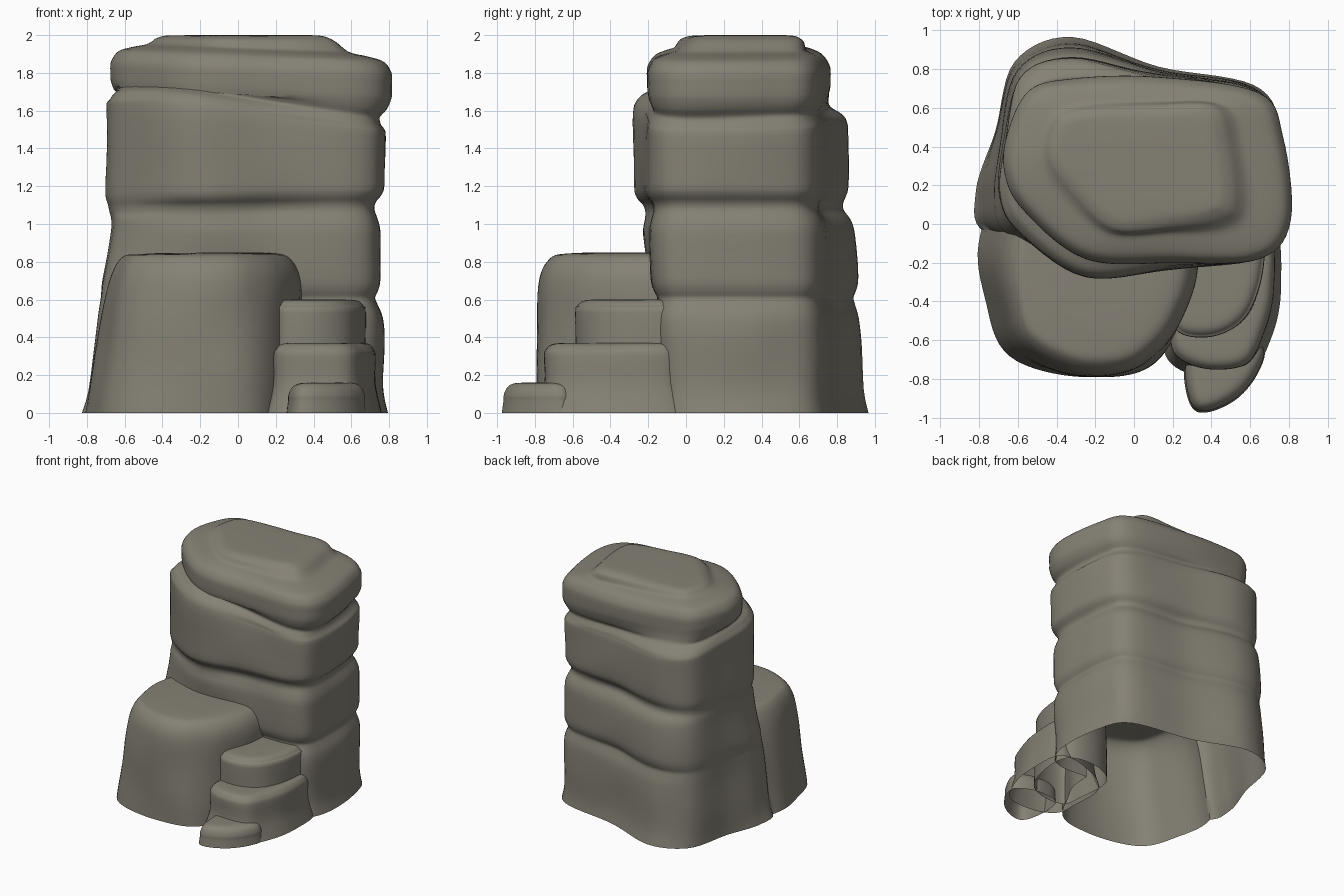
import bpy, bmesh
from mathutils import Vector, noise

if "Cube" in bpy.data.objects:
    bpy.data.objects.remove(bpy.data.objects["Cube"])

rock = bpy.data.materials.new("grey brown rock")
rock.diffuse_color = (0.235, 0.22, 0.178, 1)
rock.use_nodes = True
rock.node_tree.nodes["Principled BSDF"].inputs["Base Color"].default_value = rock.diffuse_color


def spline(points, per, closed=True):
    """Smooth curve of any dimension through the control points."""
    p, out = [Vector(q) for q in points], []
    n = len(p)
    if not closed:
        p = p + [p[-1], p[0]]
    for i in range(n if closed else n - 1):
        a, b, c, d = p[i - 1], p[i], p[(i + 1) % len(p)], p[(i + 2) % len(p)]
        for k in range(per):
            t = k / per
            out.append(0.5 * (2 * b + (c - a) * t + (2 * a - 5 * b + 4 * c - d) * t * t
                              + (3 * b - a - 3 * c + d) * t ** 3))
    return out if closed else out + [p[n - 1]]


def loft(name, outlines, rows, centre, bottom=True, tower=False):
    """Stack rings; each row is (height, outline blend, inset, slope along x)."""
    bm = bmesh.new()
    centre = Vector(centre)
    curves = [spline(o, 7) for o in outlines]
    top = rows[-1][0]
    rings = []
    for z, t, inset, slope in spline(rows, 3, False):
        t = min(max(t, 0), len(curves) - 1)
        i = min(int(t), max(len(curves) - 2, 0))
        j = min(i + 1, len(curves) - 1)
        ring = []
        for a, b in zip(curves[i], curves[j]):
            q = a.lerp(b, t - i)
            # grooves fade out towards the left flank of the tower
            depth = inset * (min(max((q.x + .8) * 2, .2), 1) if tower and t < 3 else 1)
            depth += .014 * noise.noise(Vector((q.x * 2.6, q.y * 2.6, z * 3))) * (t <= 3)
            q = q - (q - centre).normalized() * depth
            h = z + slope * (q.x + (1.3 * (q.y - .3) * (.6 - q.x) if tower and t < 3.9 else 0))
            ring.append(bm.verts.new((q.x, q.y, min(max(h, 0), max(top, z)))))
        rings.append(ring)
    n = len(rings[0])
    for lo, hi in zip(rings, rings[1:]):
        for k in range(n):
            bm.faces.new((lo[k], lo[(k + 1) % n], hi[(k + 1) % n], hi[k]))
    tip = bm.verts.new(sum((v.co for v in rings[-1]), Vector()) / n)
    for k in range(n):
        bm.faces.new((rings[-1][k], rings[-1][(k + 1) % n], tip))
    if bottom:
        bm.faces.new(rings[0][::-1])
    bmesh.ops.recalc_face_normals(bm, faces=bm.faces)
    mesh = bpy.data.meshes.new(name)
    bm.to_mesh(mesh)
    bm.free()
    mesh.materials.append(rock)
    mesh.shade_smooth()
    ob = bpy.data.objects.new(name, mesh)
    bpy.context.collection.objects.link(ob)
    return ob


# Layered column: outlines at the foot, waist, shoulder, upper layer, cap and crown
foot = [(-.82, .17), (-.76, -.05), (-.28, -.15), (.2, -.13), (.64, -.13), (.79, .08),
        (.76, .48), (.62, .72), (.13, .81), (-.32, .965), (-.62, .84), (-.72, .47)]
waist = [(-.735, .15), (-.66, -.06), (-.26, -.19), (.2, -.18), (.64, -.15), (.755, .04),
         (.74, .46), (.62, .70), (.13, .79), (-.32, .91), (-.61, .80), (-.69, .45)]
shoulder = [(-.665, .15), (-.60, -.04), (-.26, -.215), (.2, -.20), (.64, -.17), (.755, .04),
            (.74, .46), (.62, .69), (.13, .78), (-.32, .895), (-.59, .78), (-.66, .43)]
upper = [(-.69, .15), (-.59, -.04), (-.25, -.27), (.2, -.23), (.65, -.18), (.77, .02),
         (.75, .45), (.62, .68), (.12, .77), (-.32, .86), (-.59, .76), (-.67, .42)]
cap = [(-.67, .27), (-.57, .07), (-.25, -.18), (.2, -.20), (.65, -.18), (.81, .02),
       (.77, .45), (.64, .68), (.1, .76), (-.32, .75), (-.54, .69), (-.65, .48)]
crown = [(-.41, .33), (-.32, .2), (-.1, -.01), (.2, .0), (.42, .04), (.50, .12),
         (.47, .4), (.4, .6), (.1, .60), (-.22, .58), (-.36, .54), (-.41, .44)]
column_rows = [
    (0, 0, 0, 0), (.12, .3, .01, 0), (.35, .65, 0, 0), (.5, .88, .005, 0), (.57, .95, .025, 0),
    (.61, 1, .035, 0), (.65, 1.1, .015, 0), (.72, 1.25, 0, 0), (.94, 1.9, 0, 0),
    (1.02, 2.1, .02, .0), (1.07, 2.6, .05, .01), (1.11, 2.8, .045, .01), (1.15, 2.95, .015, .01),
    (1.22, 2.98, 0, 0), (1.5, 2.98, 0, -.05), (1.57, 2.98, .01, -.08), (1.61, 3.1, .03, -.09),
    (1.64, 3.5, .045, -.09), (1.67, 3.85, .02, -.07), (1.73, 4, 0, -.06), (1.82, 4, 0, -.04),
    (1.865, 4, .02, -.04), (1.895, 4.05, .04, -.04), (1.915, 4.3, .04, -.04),
    (1.93, 4.6, .03, -.04), (1.95, 4.8, .01, -.03), (1.975, 4.95, .0, -.02),
    (1.992, 5, .03, -.01), (1.998, 5, .08, 0), (2, 5, .18, 0)]
column = loft("rock_tower", [foot, waist, shoulder, upper, cap, crown], column_rows,
              (.04, .29), tower=True)

# Broad stump in front, flaring to the ground
stump_foot = [(-.80, -.1), (-.76, -.42), (-.64, -.68), (-.32, -.79), (-.05, -.785), (.12, -.70),
              (.25, -.5), (.35, -.25), (.3, .2), (-.2, .4), (-.65, .25)]
stump_top = [(-.67, -.1), (-.66, -.42), (-.58, -.64), (-.32, -.77), (-.05, -.77), (.12, -.68),
             (.25, -.5), (.33, -.22), (.3, .2), (-.2, .4), (-.5, .25)]
stump_rows = [(0, 0, 0, 0), (.2, .3, .0, 0), (.5, .65, .005, 0), (.68, .9, .01, 0),
              (.76, 1, .025, 0), (.81, 1, .055, 0), (.835, 1, .09, 0), (.845, 1, .15, .01),
              (.85, 1, .25, .01)]
stump = loft("front_stump", [stump_foot, stump_top], stump_rows, (-.2, -.2))

# Merge stump and tower into one hollow shell that is open underneath
mod = column.modifiers.new("merge", 'BOOLEAN')
mod.operation, mod.solver, mod.object = 'UNION', 'EXACT', stump
merged = bpy.data.meshes.new_from_object(
    column.evaluated_get(bpy.context.evaluated_depsgraph_get()))
column.modifiers.clear()
column.data = merged
bpy.data.objects.remove(stump)
bm = bmesh.new()
bm.from_mesh(merged)
floor = [f for f in bm.faces if all(v.co.z < .001 for v in f.verts)]
bmesh.ops.delete(bm, geom=floor, context='FACES')
bm.to_mesh(merged)
bm.free()

# Three rough steps down the front right: outline, height, flare at the foot, centre
steps = [
    ("upper_step", [(.2, -.4), (.23, -.56), (.42, -.58), (.58, -.48), (.66, -.25), (.64, -.02),
                    (.4, .02), (.2, -.1)], .6, .02, (.42, -.27)),
    ("middle_step", [(.19, -.5), (.21, -.67), (.37, -.75), (.58, -.73), (.67, -.56), (.72, -.33),
                     (.69, -.05), (.4, -.1), (.2, -.25)], .37, .07, (.44, -.45)),
    ("lower_step", [(.27, -.75), (.3, -.93), (.38, -.965), (.53, -.9), (.63, -.78), (.66, -.64),
                    (.5, -.55), (.3, -.58)], .16, .01, (.45, -.75))]
for name, outline, h, flare, centre in steps:
    loft(name, [outline],
         [(0, 0, -flare * .6, 0), (h * .4, 0, 0, 0), (h - .07, 0, .0, 0), (h - .035, 0, .012, 0),
          (h - .012, 0, .035, 0), (h - .002, 0, .07, 0), (h, 0, .13, 0)], centre, bottom=False)

for ob in bpy.context.collection.objects:
    ob.select_set(True)
    bpy.context.view_layer.objects.active = ob
bpy.ops.object.shade_smooth_by_angle(angle=1.0)
